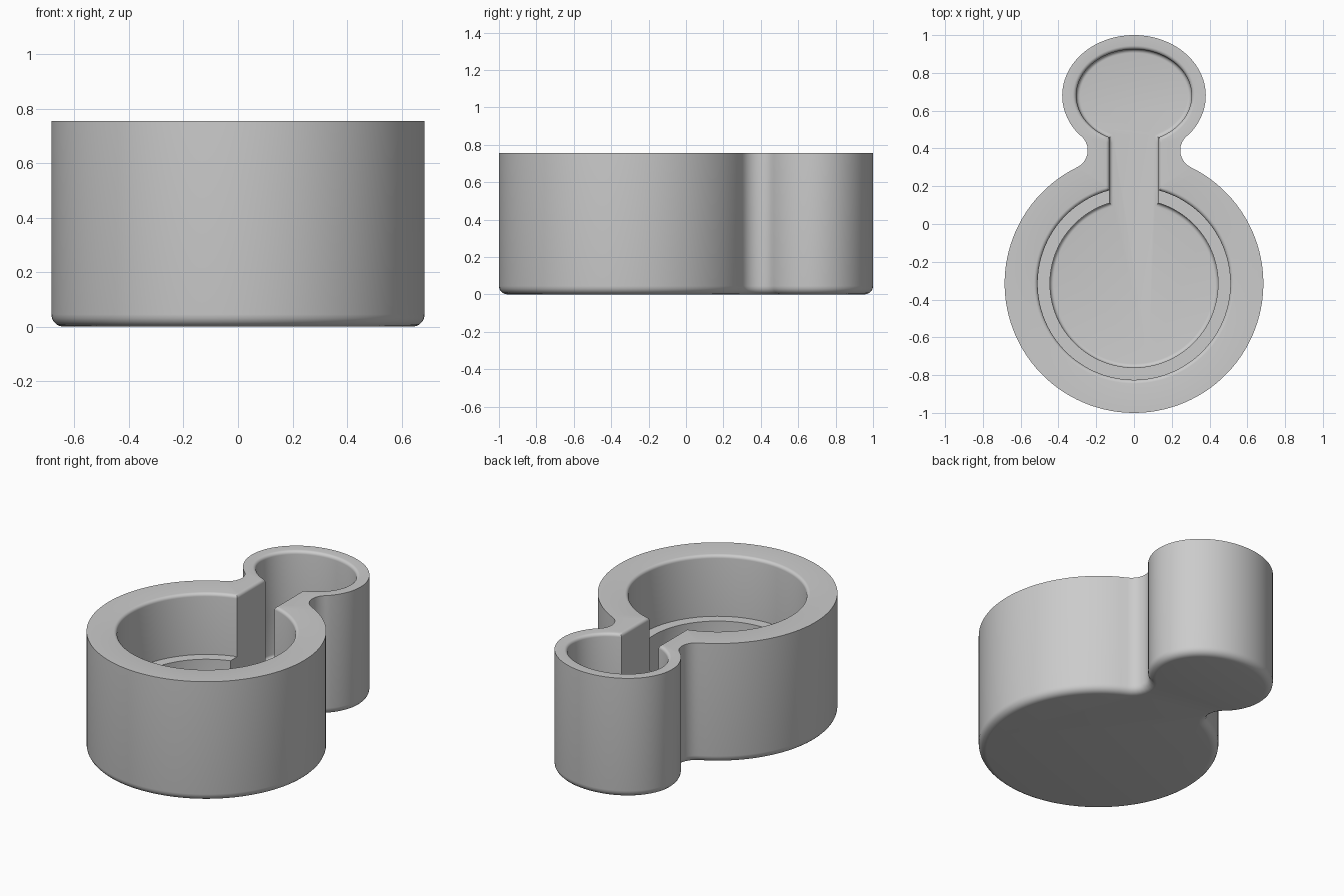
import bpy, bmesh
from math import sin, cos, asin, atan2, radians, pi

cube = bpy.data.objects.get("Cube")
if cube:
    bpy.data.objects.remove(cube, do_unlink=True)

BIG_Y, SMALL_Y = -0.315, 0.68      # centres of the round and the oval chamber
HEIGHT, LEDGE_Z, FLOOR_Z = 0.755, 0.37, 0.1
N_BIG, N_NECK, N_SMALL = 48, 10, 36


def arc(cx, cy, rx, ry, start, end, count):
    return [(cx + rx * cos(a), cy + ry * sin(a))
            for a in (start + (end - start) * i / (count - 1) for i in range(count))]


def mirrored(half):
    """Close a right-hand half outline, running front to back, across x = 0."""
    return half + [(-x, y) for x, y in reversed(half[1:-1])]


def outer_outline(o):
    """Round body, concave neck fillet and oval end, grown by o."""
    fx, fy, fr = 0.345, 0.39, 0.1
    to_big = atan2(fy - BIG_Y, fx)
    half = arc(0, BIG_Y, 0.685 + o, 0.685 + o, -pi / 2, to_big, N_BIG)
    half += arc(fx, fy, fr - o, fr - o, to_big + pi, radians(129), N_NECK)
    half += arc(0, SMALL_Y, 0.38 + o, 0.32 + o, radians(-40), pi / 2, N_SMALL)
    return mirrored(half)


def cavity_outline(radius, o):
    """Round pocket, straight channel and oval pocket, grown by o."""
    w, r, rx, ry = 0.13 + o, radius + o, 0.305 + o, 0.245 + o
    half = arc(0, BIG_Y, r, r, -pi / 2, pi / 2 - asin(w / r), N_BIG)
    half += [(w, 0.21 + 0.22 * i / (N_NECK - 1)) for i in range(N_NECK)]
    half += arc(0, SMALL_Y, rx, ry, -pi / 2 + asin(w / rx), pi / 2, N_SMALL)
    return mirrored(half)


def round_steps(r, steps=5):
    """Inset and rise along a quarter circle of radius r."""
    return [(r * (1 - sin(a)), r * (1 - cos(a)))
            for a in (pi / 2 * i / steps for i in range(steps + 1))]


# Stack of outlines: underside, outer wall, rim, ledge, floor
layers = [(outer_outline(-inset), rise) for inset, rise in round_steps(0.045)]
layers.append((outer_outline(0), HEIGHT))
layers += [(cavity_outline(0.51, rise), HEIGHT - inset)
           for inset, rise in reversed(round_steps(0.02))]
layers += [(cavity_outline(0.51, 0), LEDGE_Z), (cavity_outline(0.445, 0), LEDGE_Z)]
layers += [(cavity_outline(0.445, -inset), FLOOR_Z + rise)
           for inset, rise in reversed(round_steps(0.02))]

bm = bmesh.new()
loops = [[bm.verts.new((x, y, z)) for x, y in pts] for pts, z in layers]
for low, high in zip(loops, loops[1:]):
    for i in range(len(low)):
        j = (i + 1) % len(low)
        bm.faces.new((low[i], low[j], high[j], high[i]))
bm.faces.new(list(reversed(loops[0])))
bm.faces.new(loops[-1])
bmesh.ops.remove_doubles(bm, verts=bm.verts, dist=0.0002)
bmesh.ops.recalc_face_normals(bm, faces=bm.faces)

mesh = bpy.data.meshes.new("keyhole_container")
bm.to_mesh(mesh)
bm.free()
container = bpy.data.objects.new("keyhole_container", mesh)
bpy.context.collection.objects.link(container)

# Single plain grey
grey = bpy.data.materials.new("light_grey")
grey.use_nodes = True
color = (0.6, 0.6, 0.6, 1)
grey.diffuse_color = color
grey.node_tree.nodes["Principled BSDF"].inputs["Base Color"].default_value = color
mesh.materials.append(grey)

bpy.ops.object.select_all(action='DESELECT')
container.select_set(True)
bpy.context.view_layer.objects.active = container
bpy.ops.object.shade_smooth_by_angle(angle=radians(30))
